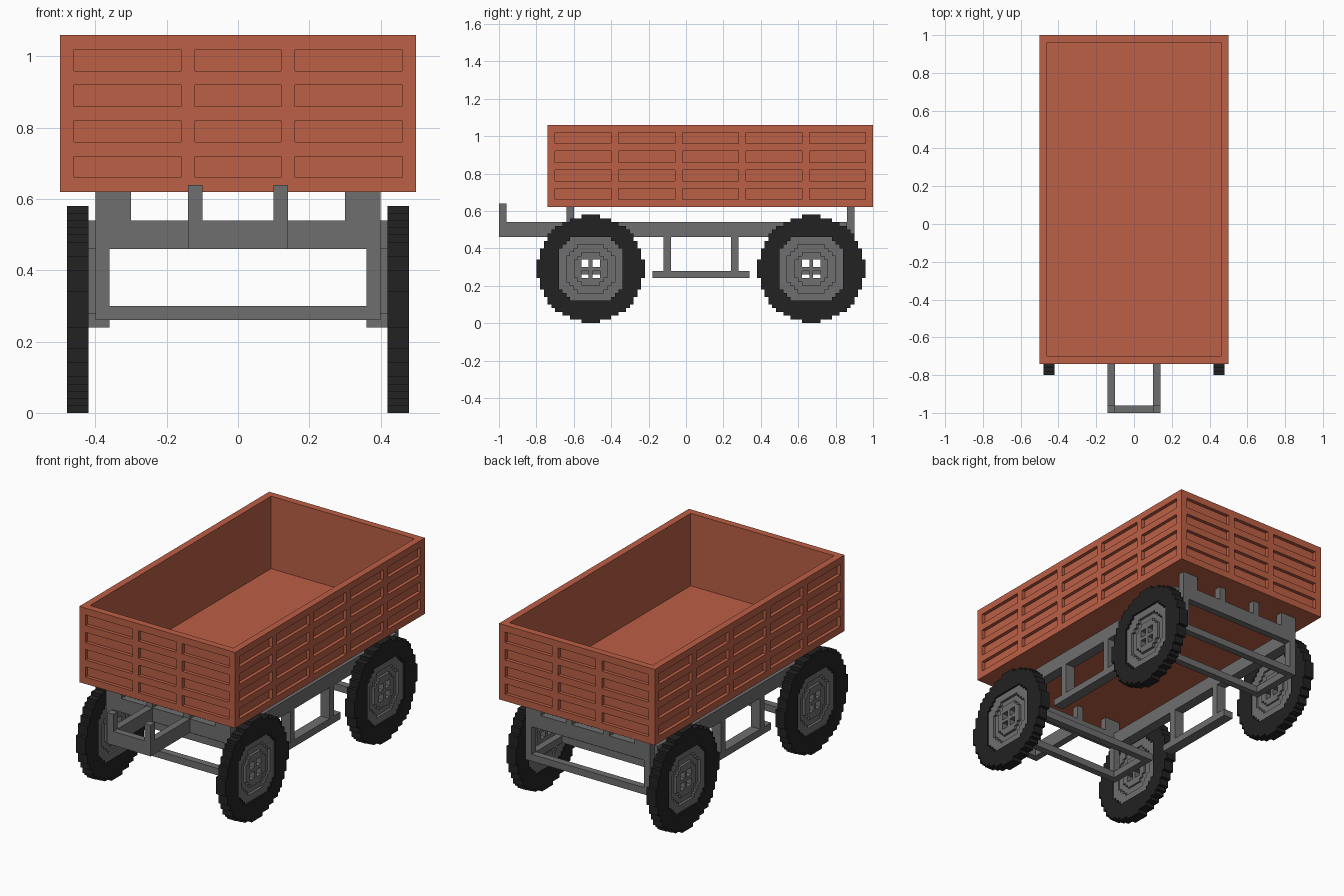
import bpy, bmesh, math

old = bpy.data.objects.get("Cube")
if old:
    bpy.data.objects.remove(old, do_unlink=True)


def material(name, rgb):
    m = bpy.data.materials.new(name)
    m.use_nodes = True
    m.diffuse_color = (*rgb, 1)
    bsdf = m.node_tree.nodes["Principled BSDF"]
    bsdf.inputs["Base Color"].default_value = (*rgb, 1)
    bsdf.inputs["Roughness"].default_value = 0.9
    return m


RED = material("brick red paint", (0.50, 0.115, 0.06))
GREY = material("grey steel", (0.156, 0.156, 0.156))
BLACK = material("black rubber", (0.016, 0.016, 0.016))


def finish(name, bm, mat):
    bmesh.ops.recalc_face_normals(bm, faces=bm.faces)
    me = bpy.data.meshes.new(name)
    bm.to_mesh(me)
    bm.free()
    me.materials.append(mat)
    ob = bpy.data.objects.new(name, me)
    bpy.context.collection.objects.link(ob)
    return ob


def slab(name, mat, axis, a0, a1, us, vs, keep):
    """Plate between a0 and a1 along an axis, made of the kept cells of a grid."""
    bm = bmesh.new()
    cache = {}

    def vert(i, j, a):
        if (i, j, a) not in cache:
            co = [us[i], vs[j]]
            co.insert(axis, a)
            cache[i, j, a] = bm.verts.new(co)
        return cache[i, j, a]

    cells = {(i, j) for i in range(len(us) - 1) for j in range(len(vs) - 1) if keep(i, j)}
    for i, j in cells:
        ring = [(i, j), (i + 1, j), (i + 1, j + 1), (i, j + 1)]
        for a in (a0, a1):
            bm.faces.new([vert(p, q, a) for p, q in ring])
        sides = [(i, j - 1), (i + 1, j), (i, j + 1), (i - 1, j)]
        for k, n in enumerate(sides):
            if n not in cells:
                p, q = ring[k], ring[(k + 1) % 4]
                bm.faces.new([vert(*p, a0), vert(*q, a0), vert(*q, a1), vert(*p, a1)])
    bmesh.ops.recalc_face_normals(bm, faces=bm.faces)
    bmesh.ops.dissolve_limit(bm, angle_limit=math.radians(1), verts=bm.verts, edges=bm.edges)
    return finish(name, bm, mat)


def box(name, mat, x, y, z):
    bm = bmesh.new()
    bmesh.ops.create_cube(bm, size=1)
    for v in bm.verts:
        for k, (lo, hi) in enumerate((x, y, z)):
            v.co[k] = lo if v.co[k] < 0 else hi
    return finish(name, bm, mat)


def pair(name, mat, x, y, z):
    """Box on the left and its mirror image on the right."""
    box("left_" + name, mat, x, y, z)
    box("right_" + name, mat, (-x[1], -x[0]), y, z)


# Cargo box: floor, inner walls and outer lattices with recessed panels
box("cargo_floor", RED, (-0.48, 0.48), (-0.72, 0.98), (0.62, 0.64))
slab("cargo_inner_walls", RED, 2, 0.64, 1.06, [-0.48, -0.46, 0.46, 0.48],
     [-0.72, -0.70, 0.96, 0.98], lambda i, j: (i, j) != (1, 1))


def lattice_marks(start, end, panels):
    marks = [start]
    for p in panels:
        marks += p
    return marks + [end]


rows = lattice_marks(0.62, 1.06, [(0.66 + 0.1 * k, 0.72 + 0.1 * k) for k in range(4)])
end_cols = lattice_marks(-0.5, 0.5, [(-0.46, -0.16), (-0.12, 0.12), (0.16, 0.46)])
side_cols = lattice_marks(-0.72, 0.98, [(-0.70 + 0.34 * k, -0.40 + 0.34 * k) for k in range(5)])
solid = lambda i, j: i % 2 == 0 or j % 2 == 0
slab("cargo_front_lattice", RED, 1, -0.74, -0.72, end_cols, rows, solid)
slab("cargo_back_lattice", RED, 1, 0.98, 1.0, end_cols, rows, solid)
slab("cargo_left_lattice", RED, 0, 0.48, 0.5, side_cols, rows, solid)
slab("cargo_right_lattice", RED, 0, -0.5, -0.48, side_cols, rows, solid)

# Chassis rails, side steps and their hangers
pair("chassis_rail", GREY, (0.36, 0.42), (-0.60, 0.86), (0.46, 0.54))
pair("side_step", GREY, (0.36, 0.42), (-0.18, 0.34), (0.24, 0.28))
for n, y in (("front", -0.12), ("rear", 0.24)):
    pair(n + "_step_hanger", GREY, (0.36, 0.42), (y, y + 0.04), (0.28, 0.46))

# Cross beams with posts that carry the cargo box, and axle frames below
for n, y, ring in (("front", -0.64, (-0.64, -0.32)), ("rear", 0.86, (0.58, 0.90))):
    span = (y, y + 0.04)
    box(n + "_cross_beam", GREY, (-0.40, 0.40), span, (0.46, 0.54))
    pair(n + "_outer_post", GREY, (0.30, 0.40), span, (0.54, 0.62))
    pair(n + "_inner_post", GREY, (0.10, 0.14), span, (0.54, 0.62))
    pair(n + "_axle_hanger", GREY, (0.36, 0.40), span, (0.30, 0.46))
    slab(n + "_axle_frame", GREY, 2, 0.26, 0.30, [-0.40, -0.36, 0.36, 0.40],
         [ring[0], ring[0] + 0.04, ring[1] - 0.04, ring[1]], lambda i, j: (i, j) != (1, 1))

# Drawbar with two upright pins
pair("drawbar_arm", GREY, (0.10, 0.14), (-0.96, -0.64), (0.46, 0.54))
box("drawbar_end", GREY, (-0.14, 0.14), (-1.0, -0.96), (0.46, 0.54))
pair("drawbar_pin", GREY, (0.10, 0.14), (-1.0, -0.96), (0.54, 0.64))

# Wheels: stepped discs on a 29 x 29 grid
N = 14


def in_tyre(y, z):
    return y * y + z * z <= 14.3 ** 2


def in_rim(y, z):
    return max(y, z) <= 8 and y + z <= 13


def in_dish(y, z):
    return max(y, z) <= 6 and y + z <= 9


def is_hole(y, z):
    return y in (1, 2) and z in (1, 2)


def in_hub(y, z):
    return max(y, z) <= 4 and y + z <= 6


LAYERS = (
    ("tyre", BLACK, 0.42, 0.48, lambda y, z: in_tyre(y, z) and not in_rim(y, z)),
    ("rim", GREY, 0.425, 0.47, lambda y, z: in_rim(y, z) and not in_dish(y, z)),
    ("dish", GREY, 0.435, 0.455, lambda y, z: in_dish(y, z) and not in_hub(y, z)),
    ("hub", GREY, 0.425, 0.47, lambda y, z: in_hub(y, z) and not is_hole(y, z)),
)
for n, cy in (("front", -0.51), ("rear", 0.67)):
    ys = [cy + 0.02 * (k - N - 0.5) for k in range(2 * N + 2)]
    zs = [0.02 * k for k in range(2 * N + 2)]
    for side, s in (("left", 1), ("right", -1)):
        for part, mat, x0, x1, rule in LAYERS:
            slab(f"{n}_{side}_{part}", mat, 0, s * x0, s * x1, ys, zs,
                 lambda i, j: rule(abs(i - N), abs(j - N)))
